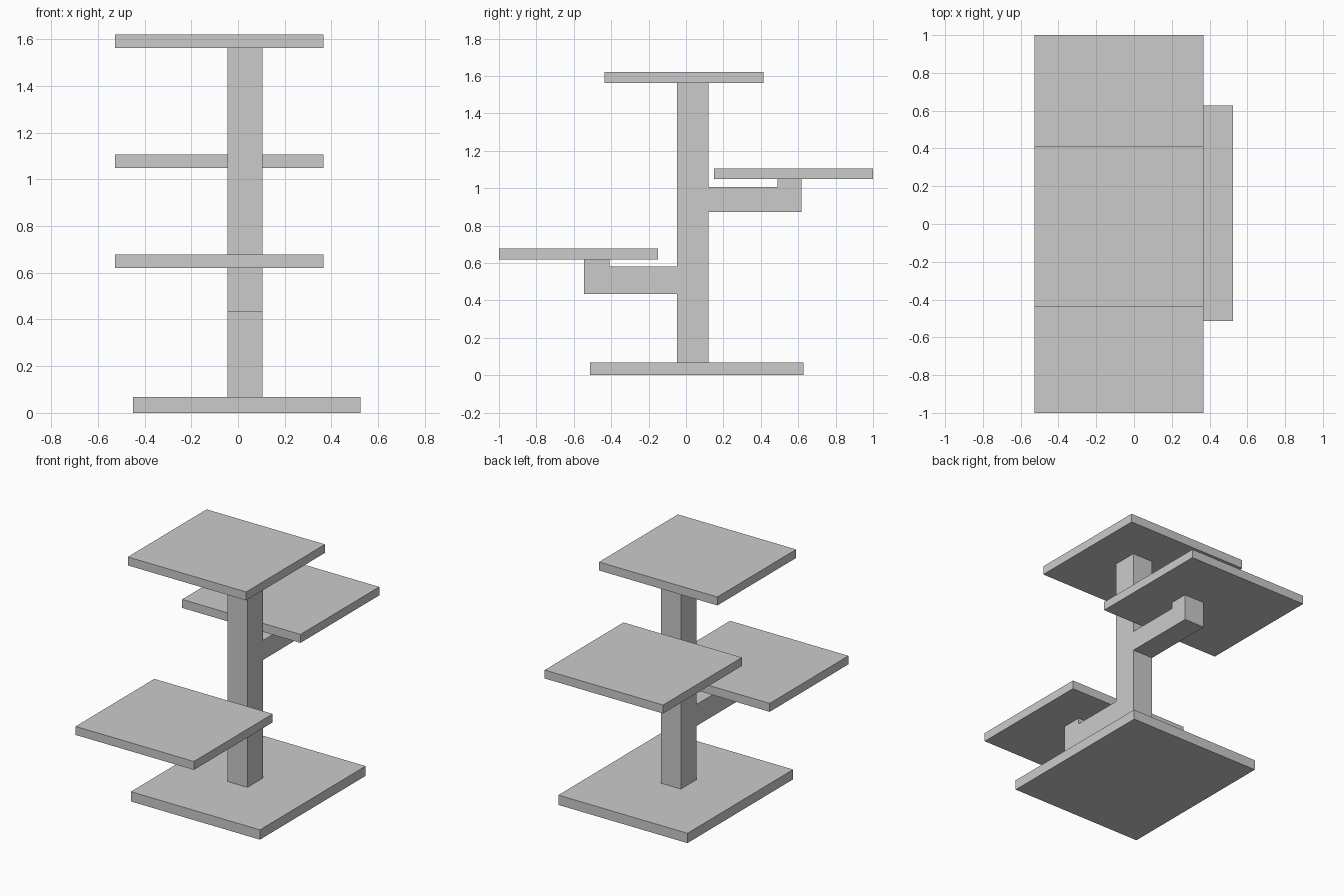
import bpy
import bmesh

if "Cube" in bpy.data.objects:
    bpy.data.objects.remove(bpy.data.objects["Cube"])


def finish(name, bm):
    bmesh.ops.recalc_face_normals(bm, faces=bm.faces[:])
    mesh = bpy.data.meshes.new(name)
    bm.to_mesh(mesh)
    bm.free()
    obj = bpy.data.objects.new(name, mesh)
    bpy.context.collection.objects.link(obj)
    return obj


def slab(name, x, y, z):
    """Box given its (min, max) range on each axis."""
    bm = bmesh.new()
    bmesh.ops.create_cube(bm, size=1)
    for v in bm.verts:
        v.co = [r[0] + (c + 0.5) * (r[1] - r[0]) for c, r in zip(v.co, (x, y, z))]
    return finish(name, bm)


def extrude_profile(name, profile, x):
    """Side profile (y, z) extruded along x."""
    bm = bmesh.new()
    face = bm.faces.new([bm.verts.new((x[0], y, z)) for y, z in profile])
    ext = bmesh.ops.extrude_face_region(bm, geom=[face], use_keep_orig=True)
    new_verts = [g for g in ext["geom"] if isinstance(g, bmesh.types.BMVert)]
    bmesh.ops.translate(bm, verts=new_verts, vec=(x[1] - x[0], 0, 0))
    return finish(name, bm)


# Floor plate
slab("base", (-0.45, 0.525), (-0.513, 0.627), (0, 0.067))

# Post with its two bracket arms as one side profile
extrude_profile("post_with_arms", [
    (-0.048, 0.067), (0.12, 0.067),
    # rear arm
    (0.12, 0.873), (0.617, 0.873), (0.617, 1.048),
    (0.489, 1.048), (0.489, 1.006), (0.12, 1.006),
    (0.12, 1.562), (-0.048, 1.562),
    # front arm
    (-0.048, 0.58), (-0.408, 0.58), (-0.408, 0.62),
    (-0.545, 0.62), (-0.545, 0.433), (-0.048, 0.433),
], (-0.045, 0.105))

# Three equal shelves: name, front edge y, underside z
for name, y, z in (("front_shelf", -1.0, 0.62),
                   ("rear_shelf", 0.15, 1.048),
                   ("top_shelf", -0.436, 1.562)):
    slab(name, (-0.527, 0.367), (y, y + 0.85), (z, z + 0.058))
